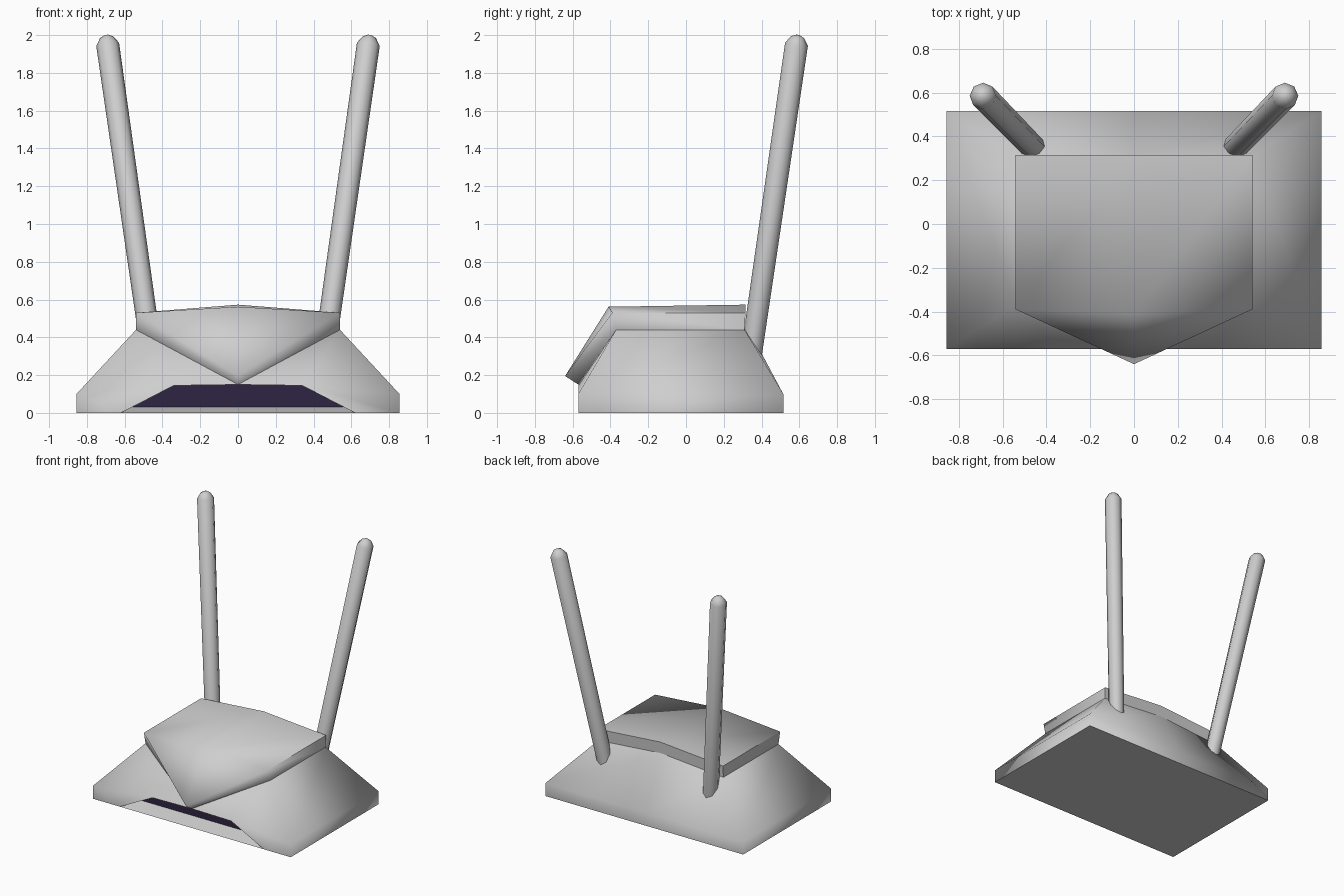
import bpy, bmesh, math
from mathutils import Vector

if "Cube" in bpy.data.objects:
    bpy.data.objects.remove(bpy.data.objects["Cube"])


def material(name, rgb):
    m = bpy.data.materials.new(name)
    m.diffuse_color = (*rgb, 1)
    m.use_nodes = True
    m.node_tree.nodes["Principled BSDF"].inputs["Base Color"].default_value = m.diffuse_color
    return m


GREY = material("light grey plastic", (0.62, 0.62, 0.62))
PLUM = material("dark plum panel", (0.028, 0.017, 0.055))


def finish(name, bm, mat, angle):
    me = bpy.data.meshes.new(name)
    bm.to_mesh(me)
    bm.free()
    me.materials.append(mat)
    ob = bpy.data.objects.new(name, me)
    bpy.context.collection.objects.link(ob)
    bpy.ops.object.select_all(action='DESELECT')
    ob.select_set(True)
    bpy.context.view_layer.objects.active = ob
    bpy.ops.object.shade_smooth_by_angle(angle=math.radians(angle))
    return ob


def half_shell(name, pts, faces, mat, angle, ref, sign=1):
    """Faces of the +x half, turned away from ref (or towards it), mirrored over x."""
    bm = bmesh.new()
    ref = Vector(ref)
    for f in faces:
        ps = [Vector(pts[k]) for k in f.split()]
        c = sum(ps, Vector()) / len(ps)
        n = Vector()
        for a, b in zip(ps, ps[1:] + ps[:1]):
            n += (a - c).cross(b - c)
        if n.dot(c - ref) * sign < 0:
            ps.reverse()
        bm.faces.new([bm.verts.new(p) for p in ps])
        bm.faces.new([bm.verts.new((-p.x, p.y, p.z)) for p in reversed(ps)])
    bmesh.ops.remove_doubles(bm, verts=bm.verts[:], dist=1e-4)
    return finish(name, bm, mat, angle)


P = {
    # body: front, back and top corners
    "a0": (.855, -.57, 0), "a1": (.855, -.57, .1), "t": (.54, -.37, .44),
    "b0": (.855, .515, 0), "b1": (.855, .515, .1), "u": (.54, .31, .44),
    "m0": (0, .515, 0), "m1": (0, .515, .1), "um": (0, .31, .485),
    # front opening and its recess
    "o0": (.62, -.57, 0), "o1": (.34, -.57, .145), "c": (0, -.57, .15), "oc": (0, -.57, 0),
    "p0": (.56, -.45, .03), "p1": (.34, -.45, .145), "pc": (0, -.45, .15), "p0c": (0, -.45, .03),
    # cover: top side, then remaining underside point
    "ku": (.54, .315, .53), "kum": (0, .315, .573), "kt": (.54, -.39, .53),
    "ktm": (0, -.41, .562), "tip": (0, -.64, .195), "tm": (0, -.37, .475),
}

# body shell
half_shell("router_body", P, [
    "a0 a1 o1 o0", "a1 t o1", "o1 t c",
    "a0 b0 b1 a1", "a1 b1 u t",
    "b0 m0 m1 b1", "b1 m1 um u"], GREY, 95, (0, 0, .2))
half_shell("base_plate", P, ["oc o0 a0 b0 m0"], GREY, 30, (0, 0, .2))

# recess at the front with the dark panel at its back
half_shell("recess_lining", P, ["oc o0 p0 p0c", "o0 o1 p1 p0", "o1 c pc p1"],
           GREY, 30, (0, -.51, .08), -1)
half_shell("dark_panel", P, ["p0c p0 p1 pc"], PLUM, 30, (0, -.51, .08), -1)

# folded top cover with pointed front
half_shell("top_cover", P, [
    "ku kum ktm kt", "kt ktm tip",
    "u ku kt t", "t kt tip c", "u um kum ku",
    "u um tm t", "t tm c"], GREY, 70, (0, 0, .47))


# antennas: eight-sided rods with a blunt tip, leaning out and back
def antenna(name, side):
    low, high = Vector((.448 * side, .337, .25)), Vector((.697 * side, .592, 2.0))
    axis = (high - low).normalized()
    length = (high - low).length
    q = axis.to_track_quat('Z', 'Y')
    bm = bmesh.new()
    rings = []
    for d, r in ((0, .056), (length - .05, .061), (length - .012, .036), (length, .012)):
        rings.append([bm.verts.new(low + q @ Vector((
            r * math.cos(math.tau * i / 8), r * math.sin(math.tau * i / 8), d)))
            for i in range(8)])
    for a, b in zip(rings, rings[1:]):
        for i in range(8):
            j = (i + 1) % 8
            bm.faces.new((a[i], a[j], b[j], b[i]))
    bm.faces.new(rings[0][::-1])
    bm.faces.new(rings[-1])
    finish(name, bm, GREY, 60)


antenna("right_antenna", 1)
antenna("left_antenna", -1)
